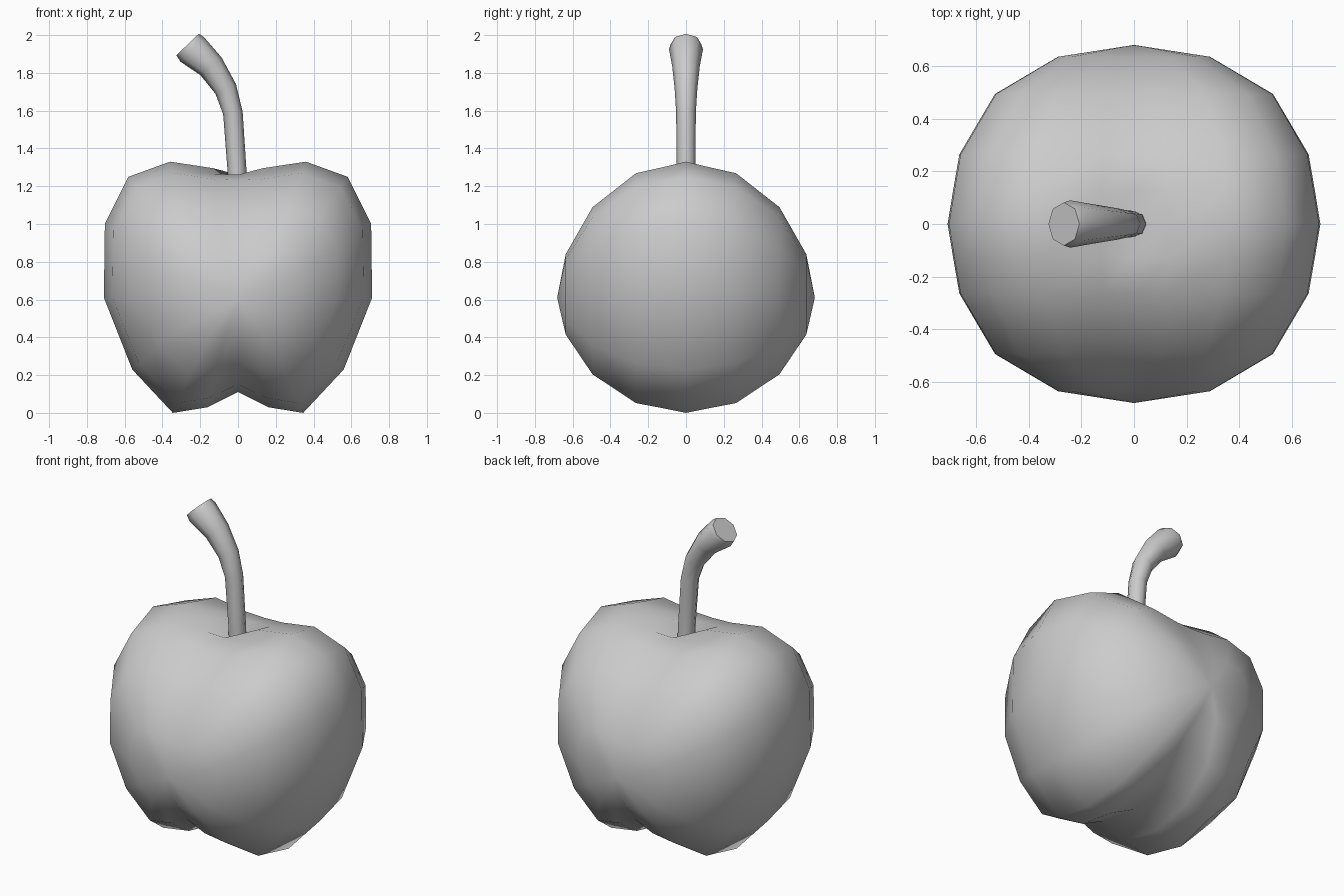
import bpy, bmesh, math
from mathutils import Vector

if "Cube" in bpy.data.objects:
    bpy.data.objects.remove(bpy.data.objects["Cube"])


def make_object(name, bm, angle):
    bmesh.ops.recalc_face_normals(bm, faces=bm.faces)
    mesh = bpy.data.meshes.new(name)
    bm.to_mesh(mesh)
    bm.free()
    obj = bpy.data.objects.new(name, mesh)
    bpy.context.collection.objects.link(obj)
    bpy.ops.object.select_all(action='DESELECT')
    obj.select_set(True)
    bpy.context.view_layer.objects.active = obj
    bpy.ops.object.shade_smooth_by_angle(angle=math.radians(angle))
    return obj


def bridge(bm, a, b):
    n = len(a)
    for i in range(n):
        j = (i + 1) % n
        bm.faces.new((a[i], a[j], b[j], b[i]))


# apple body: heart-like front profile, shrunk in slices toward front and back
half = [(0, 1.29), (.13, 1.295), (.36, 1.33), (.58, 1.25), (.705, 1.0),
        (.71, .61), (.56, .23), (.345, 0), (.16, .03), (0, .11)]
profile = half + [(-x, z) for x, z in half[-2:0:-1]]
MID = .61
# slice distance, x scale, z scale
slices = [(0, 1, 1), (.13, .97, .957), (.265, .937, .915),
          (.495, .746, .665), (.637, .408, .32)]
slices = [(-y, sx, sz) for y, sx, sz in slices[:0:-1]] + slices

bm = bmesh.new()
rings = [[bm.verts.new((x * sx, y, MID + (z - MID) * sz)) for x, z in profile]
         for y, sx, sz in slices]
for a, b in zip(rings, rings[1:]):
    bridge(bm, a, b)
for ring, y in ((rings[0], -.682), (rings[-1], .682)):
    pole = bm.verts.new((0, y, MID))
    for i in range(len(ring)):
        bm.faces.new((ring[i], ring[(i + 1) % len(ring)], pole))
# dimple around the stem
rings[len(rings) // 2][0].co.z = 1.2
make_object("apple_body", bm, 80)

# curved stem that flares to a cut end: x, z, radius
path = [(0, 1.15, .05), (-.005, 1.28, .05), (-.027, 1.588, .052),
        (-.065, 1.715, .06), (-.143, 1.835, .073), (-.243, 1.925, .09),
        (-.267, 1.95, .082)]
SIDES = 8
bm = bmesh.new()
rings = []
for i, (x, z, r) in enumerate(path):
    p, q = path[max(i - 1, 0)], path[min(i + 1, len(path) - 1)]
    t = Vector((q[0] - p[0], 0, q[1] - p[1])).normalized()
    across = Vector((t.z, 0, -t.x))
    ring = []
    for k in range(SIDES):
        a = 2 * math.pi * k / SIDES
        ring.append(bm.verts.new(Vector((x, 0, z)) + across * r * math.cos(a)
                                 + Vector((0, r * math.sin(a), 0))))
    rings.append(ring)
for a, b in zip(rings, rings[1:]):
    bridge(bm, a, b)
bm.faces.new(rings[0])
bm.faces.new(rings[-1])
make_object("stem", bm, 50)
